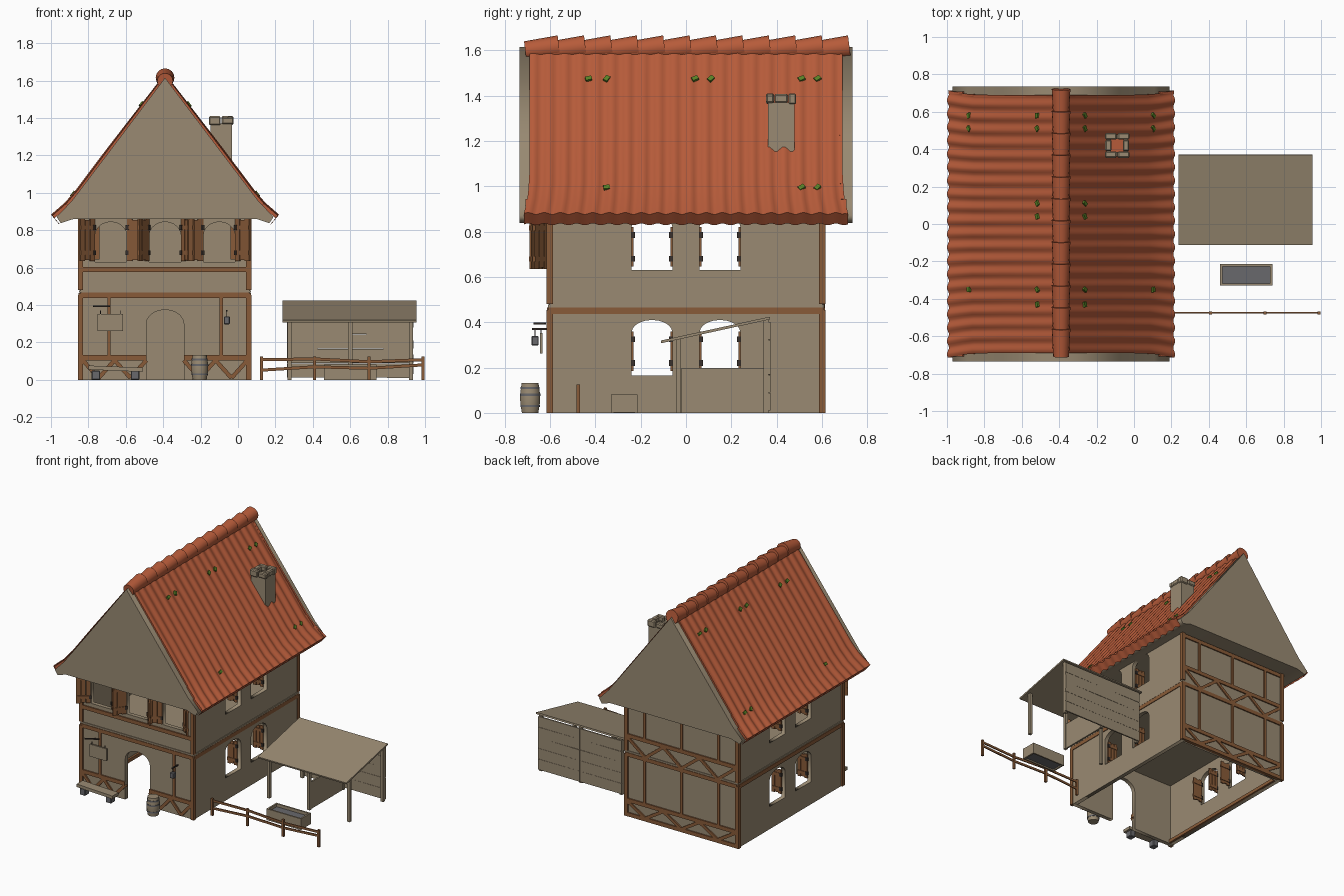
import bpy, bmesh, random
from math import sin, cos, pi, atan2, hypot, radians
from mathutils import Matrix, Vector

random.seed(3)
cube = bpy.data.objects.get("Cube")
if cube:
    bpy.data.objects.remove(cube, do_unlink=True)


def material(name, r, g, b):
    m = bpy.data.materials.new(name)
    m.use_nodes = True
    m.diffuse_color = (r, g, b, 1)
    m.node_tree.nodes["Principled BSDF"].inputs["Base Color"].default_value = (r, g, b, 1)
    return m


PLASTER = material("plaster_tan", 0.32, 0.255, 0.17)
TIMBER = material("timber_brown", 0.25, 0.105, 0.04)
TILE = material("tile_red", 0.47, 0.105, 0.042)
IRON = material("iron_grey", 0.14, 0.14, 0.15)
DARK = material("dark_iron", 0.04, 0.03, 0.025)
MOSS = material("moss_green", 0.1, 0.22, 0.02)
CX = -0.39


def add(name, mesh, mat):
    ob = bpy.data.objects.new(name, mesh)
    bpy.context.collection.objects.link(ob)
    mesh.materials.clear()
    mesh.materials.append(mat)
    return ob


def from_bm(name, bm, mat):
    bmesh.ops.recalc_face_normals(bm, faces=bm.faces)
    me = bpy.data.meshes.new(name)
    bm.to_mesh(me)
    bm.free()
    return add(name, me, mat)


def box(name, centre, size, mat, rot=None, bevel=0):
    bm = bmesh.new()
    bmesh.ops.create_cube(bm, size=1, matrix=Matrix.Diagonal((*size, 1)))
    if bevel:
        bmesh.ops.bevel(bm, geom=bm.edges[:], offset=bevel, segments=1, affect='EDGES')
    m = Matrix.Translation(centre) @ (rot or Matrix())
    bmesh.ops.transform(bm, matrix=m, verts=bm.verts)
    return from_bm(name, bm, mat)


def span(name, x, y, z, mat):
    "Box from three (low, high) ranges."
    r = (x, y, z)
    return box(name, [(a + b) / 2 for a, b in r], [b - a for a, b in r], mat)


def smooth(ob, angle=40):
    bpy.ops.object.select_all(action='DESELECT')
    ob.select_set(True)
    bpy.context.view_layer.objects.active = ob
    bpy.ops.object.shade_smooth_by_angle(angle=radians(angle))


def plate(name, loops, half, loc, rot, mat):
    "Flat outline with holes, given thickness."
    cu = bpy.data.curves.new(name, 'CURVE')
    cu.dimensions, cu.fill_mode, cu.extrude = '2D', 'BOTH', half
    for pts in loops:
        s = cu.splines.new('POLY')
        s.points.add(len(pts) - 1)
        for p, (a, b) in zip(s.points, pts):
            p.co = (a, b, 0, 1)
        s.use_cyclic_u = True
    tmp = bpy.data.objects.new(name + "_outline", cu)
    bpy.context.collection.objects.link(tmp)
    me = bpy.data.meshes.new_from_object(tmp.evaluated_get(bpy.context.evaluated_depsgraph_get()))
    bpy.data.objects.remove(tmp)
    ob = add(name, me, mat)
    ob.location, ob.rotation_euler = loc, rot
    return ob


def rect(a0, a1, b0, b1):
    return [(a0, b0), (a1, b0), (a1, b1), (a0, b1)]


def arch(c, half, low, spring, rise):
    top = [(c + half * cos(t * pi / 10), spring + rise * sin(t * pi / 10)) for t in range(11)]
    return [(c - half, low), (c + half, low)] + top


# Walls
FACE, SIDE = (pi / 2, 0, 0), (pi / 2, 0, pi / 2)
LOGGIA = [CX - 0.29, CX, CX + 0.29]
door = [(-0.49, 0)] + arch(CX, 0.1, 0, 0.3, 0.075)[1:]
outline = [(-0.84, 0)] + [(CX - 0.1, 0)] + door[:1:-1] + [(CX + 0.1, 0), (0.06, 0), (0.06, 0.86), (-0.84, 0.86)]
plate("front_wall", [outline] + [arch(c, 0.085, 0.63, 0.77, 0.075) for c in LOGGIA],
      0.015, (0, -0.59, 0), FACE, PLASTER)
plate("back_wall", [rect(-0.84, 0.06, 0, 0.86)], 0.015, (0, 0.59, 0), FACE, PLASTER)
holes = [arch(c, 0.09, z, z + 0.19, 0.055) for c in (-0.15, 0.15) for z in (0.165, 0.63)]
for name, x in (("left_wall", 0.05), ("right_wall", -0.83)):
    plate(name, [rect(-0.6, 0.6, 0, 0.865)] + holes, 0.015, (x, 0, 0), SIDE, PLASTER)
span("upper_floor", (-0.85, 0.07), (-0.61, 0.61), (0.466, 0.478), PLASTER)


# Timber frame
def beam(name, y, a, b, w=0.028):
    d = Vector(b) - Vector(a)
    box(name, ((a[0] + b[0]) / 2, y, (a[1] + b[1]) / 2), (d.length, 0.024, w), TIMBER,
        Matrix.Rotation(-atan2(d.y, d.x), 4, 'Y'))


def braces(y, x0, x1, z0, z1, n):
    step = (x1 - x0) / n
    for i in range(n):
        lo, hi = (z1, z0) if i % 2 == 0 else (z0, z1)
        beam("brace", y, (x0 + i * step, lo), (x0 + (i + 1) * step, hi), 0.022)


for x in (-0.842, 0.058):
    for y in (-0.601, 0.601):
        for z in ((0, 0.455), (0.48, 0.86)):
            span("corner_post", (x - 0.014, x + 0.014), (y - 0.014, y + 0.014), z, TIMBER)
    span("side_beam", (x - 0.012, x + 0.012), (-0.61, 0.61), (0.436, 0.465), TIMBER)
for y in (-0.602, 0.602):
    for z in (0.452, 0.59):
        beam("cross_beam", y, (-0.84, z), (0.06, z))
F, B = -0.602, 0.602
for x0, x1 in ((-0.83, -0.49), (-0.29, 0.05)):
    beam("front_rail", F, (x0, 0.118), (x1, 0.118))
    braces(F, x0, x1, 0.01, 0.105, 4)
for x in (-0.69, -0.09):
    beam("front_stud", F, (x, 0.12), (x, 0.45), 0.018)
for z in (0.014, 0.118, 0.84):
    beam("back_rail", B, (-0.84, z), (0.06, z))
braces(B, -0.83, 0.05, 0.465, 0.58, 6)
braces(B, -0.83, 0.05, 0.02, 0.11, 6)
for x in (-0.69, -0.39, -0.09):
    beam("back_stud", B, (x, 0.12), (x, 0.45), 0.02)
    beam("back_stud", B, (x, 0.59), (x, 0.85), 0.02)
span("inner_sill", (-0.816, -0.8), (-0.57, 0.57), (0, 0.025), TIMBER)


# Shutters, hinged at one edge
def shutter(hx, hy, z0, z1, deg, w):
    rot = Matrix.Rotation(radians(deg), 4, 'Z')
    base = Matrix.Translation((hx, hy, (z0 + z1) / 2)) @ rot
    h = z1 - z0
    for i in range(3):
        box("shutter_plank", base @ Vector((w * (i + 0.5) / 3, 0, 0)),
            (w / 3 - 0.002, 0.009, h - 0.012 * (i % 2)), TIMBER, rot)
    for s in (-0.3, 0.3):
        box("shutter_batten", base @ Vector((w / 2, 0, s * h)), (w * 0.96, 0.017, 0.022), TIMBER, rot)
        box("shutter_hinge", base @ Vector((0.005, 0, s * h)), (0.016, 0.02, 0.025), DARK, rot)


for i, c in enumerate(LOGGIA):
    shutter(c - 0.087, -0.608, 0.635, 0.86, 180 + (38, 55, 30)[i], 0.1)
    shutter(c + 0.087, -0.608, 0.635, 0.86, -(30, 48, 40)[i], 0.1)
for x, deg in ((0.04, 180), (-0.82, 0)):
    for c in (-0.15, 0.15):
        for e in (-0.086, 0.086):
            for z0 in (0.185, 0.645):
                shutter(x, c + e, z0, z0 + 0.175, deg, 0.08)

# Attic body under the tiles
half = [(0, 1.615), (0.31, 1.205), (0.5, 0.955), (0.58, 0.872), (0.558, 0.838), (0.49, 0.86)]
plate("attic_gable", [half + [(-x, z) for x, z in half[:0:-1]]], 0.735, (CX, 0, 0), FACE, PLASTER)

# Tiled slopes: wavy sheets that widen at the eaves
slope = [(0.0, 1.635, 0.69), (0.31, 1.228, 0.69), (0.47, 1.015, 0.692), (0.53, 0.945, 0.7),
         (0.605, 0.88, 0.715), (0.565, 0.832, 0.715)]
COLS, SUB = 20, 6
for side in (-1, 1):
    bm = bmesh.new()
    rows = []
    for x, z, w in slope:
        row = []
        for j in range(COLS * SUB + 1):
            t = j / (COLS * SUB)
            wave = 0.007 * sin(t * COLS * 2 * pi)
            row.append(bm.verts.new((CX + side * (x + wave * 0.8 * (x > 0)), (2 * t - 1) * w, z + wave * 0.6)))
        rows.append(row)
    for r0, r1 in zip(rows, rows[1:]):
        for j in range(COLS * SUB):
            bm.faces.new((r0[j], r0[j + 1], r1[j + 1], r1[j]))
    smooth(from_bm("tiled_slope", bm, TILE))
    # End strips closing the tile edge
    for y in (-1, 1):
        for (xa, za, wa), (xb, zb, wb) in zip(slope[:4], slope[1:5]):
            d = hypot(xb - xa, zb - za)
            box("verge_tile", (CX + side * ((xa + xb) / 2 - 0.008), y * ((wa + wb) / 2 - 0.006), (za + zb) / 2 - 0.008),
                (d, 0.012, 0.018), TILE, Matrix.Rotation(side * atan2(za - zb, xb - xa) + (pi if side < 0 else 0), 4, 'Y'))
    # Moss tufts
    for z, ys in ((1.475, (-0.43, -0.35, 0.04, 0.11, 0.51, 0.58)), (0.995, (-0.35, 0.51, 0.58))):
        x = 0.31 * (1.635 - z) / 0.407
        for y in ys:
            box("moss_tuft", (CX + side * (x + 0.006), y, z), (0.02, 0.028, 0.012), MOSS,
                Matrix.Rotation(side * 0.92, 4, 'Y') @ Matrix.Rotation(random.random(), 4, 'Z'))

# Ridge tiles
for i in range(12):
    bm = bmesh.new()
    bmesh.ops.create_cone(bm, cap_ends=True, segments=16, radius1=0.05, radius2=0.042, depth=0.15,
                          matrix=Matrix.Translation((CX, -0.635 + i * 0.1165, 1.607))
                          @ Matrix.Rotation(radians(7), 4, 'X') @ Matrix.Rotation(pi / 2, 4, 'X'))
    smooth(from_bm("ridge_tile", bm, TILE))

# Chimney with a ring of cap stones
KX, KY = -0.09, 0.42
for s in (-1, 1):
    span("chimney_wall", (KX - 0.058, KX + 0.058), sorted((KY + s * 0.058, KY + s * 0.034)), (1.12, 1.37), PLASTER)
    span("chimney_wall", sorted((KX + s * 0.058, KX + s * 0.034)), (KY - 0.04, KY + 0.04), (1.12, 1.37), PLASTER)
    for t in (-1, 1):
        box("cap_stone", (KX + t * 0.034, KY + s * 0.049, 1.386), (0.063, 0.034, 0.042 + 0.006 * s * t), PLASTER, bevel=0.006)
    box("cap_stone", (KX + s * 0.047, KY, 1.388), (0.034, 0.06, 0.038), PLASTER, bevel=0.006)
span("flue_bottom", (KX - 0.036, KX + 0.036), (KY - 0.036, KY + 0.036), (1.2, 1.33), TILE)


# Barrel
def lathe(name, x, y, prof, mat, n=14):
    bm = bmesh.new()
    rings = [[bm.verts.new((x + r * cos(2 * pi * k / n), y + r * sin(2 * pi * k / n), z)) for k in range(n)] for r, z in prof]
    for a, b in zip(rings, rings[1:]):
        for k in range(n):
            bm.faces.new((a[k], a[(k + 1) % n], b[(k + 1) % n], b[k]))
    bm.faces.new(rings[0])
    bm.faces.new(rings[-1])
    return smooth(from_bm(name, bm, mat))


lathe("barrel", -0.205, -0.688, [(0.037, 0), (0.044, 0.04), (0.045, 0.066), (0.044, 0.09), (0.038, 0.132)], PLASTER)
for z, r in ((0.03, 0.044), (0.08, 0.0465), (0.11, 0.043)):
    lathe("barrel_hoop", -0.205, -0.688, [(r, z - 0.005), (r, z + 0.005)], IRON)

# Bench
box("bench_seat", (-0.655, -0.69, 0.06), (0.29, 0.07, 0.022), PLASTER, Matrix.Rotation(0.04, 4, 'Y'))
for x in (-0.76, -0.55):
    box("bench_block", (x, -0.69, 0.025), (0.045, 0.05, 0.05), IRON, bevel=0.004)

# Hanging sign and lantern
span("sign_board", (-0.75, -0.615), (-0.645, -0.633), (0.262, 0.352), PLASTER)
for x in (-0.735, -0.63):
    span("sign_chain", (x - 0.002, x + 0.002), (-0.641, -0.637), (0.35, 0.37), DARK)
box("sign_rod", (-0.73, -0.645, 0.395), (0.1, 0.008, 0.008), DARK, Matrix.Rotation(0.5, 4, 'Z'))
span("lantern_arm", (-0.064, -0.056), (-0.68, -0.61), (0.366, 0.374), DARK)
span("lantern_hook", (-0.062, -0.058), (-0.668, -0.664), (0.34, 0.37), DARK)
box("lantern", (-0.06, -0.666, 0.318), (0.032, 0.032, 0.042), IRON, bevel=0.004)

# Lean-to stall
box("stall_roof", (0.597, 0.13, 0.366), (0.716, 0.492, 0.012), PLASTER, Matrix.Rotation(atan2(0.105, 0.48), 4, 'X'))
for x in (0.275, 0.6, 0.925):
    span("stall_front_post", (x - 0.011, x + 0.011), (-0.043, -0.021), (0, 0.33), PLASTER)
    span("stall_back_post", (x - 0.011, x + 0.011), (0.343, 0.363), (0, 0.41), PLASTER)
for x in (0.431, 0.769):
    for i in range(5):
        box("stall_plank", (x, 0.367, 0.05 + i * 0.078), (0.336, 0.01, 0.077), PLASTER,
            Matrix.Rotation(random.uniform(-0.006, 0.006), 4, 'Y'))
span("stall_partition", (0.594, 0.606), (-0.02, 0.345), (0, 0.197), PLASTER)

# Trough
for s in (-1, 1):
    box("trough_side", (0.6, -0.2725 + s * 0.052, 0.041), (0.28, 0.011, 0.082), PLASTER)
    box("trough_end", (0.6 + s * 0.134, -0.2725, 0.041), (0.012, 0.1, 0.08), PLASTER)
span("trough_water", (0.468, 0.732), (-0.32, -0.225), (0.01, 0.06), IRON)

# Fence
posts = (0.125, 0.41, 0.7, 0.988)
for x in posts:
    span("fence_post", (x - 0.008, x + 0.008), (-0.483, -0.467), (0, 0.125), TIMBER)
heights = ((0.108, 0.112, 0.097, 0.108), (0.052, 0.07, 0.062, 0.08))
for hs in heights:
    for i in range(3):
        beam_len = posts[i + 1] - posts[i]
        tilt = atan2(hs[i + 1] - hs[i], beam_len)
        box("fence_rail", ((posts[i] + posts[i + 1]) / 2, -0.475, (hs[i] + hs[i + 1]) / 2),
            (beam_len + 0.01, 0.008, 0.016), TIMBER, Matrix.Rotation(-tilt, 4, 'Y'))
